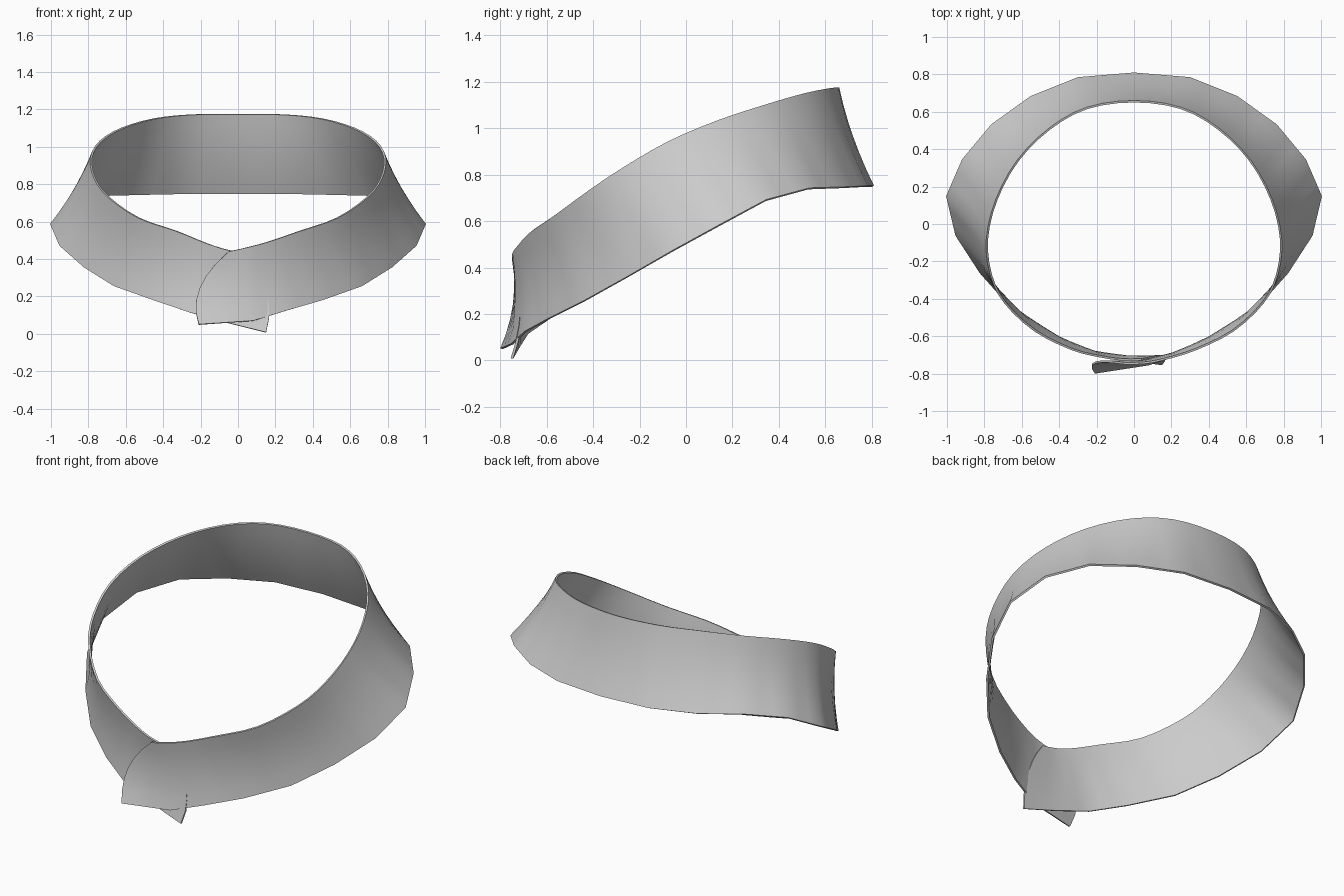
import bpy
import bmesh
from mathutils import Vector

STEPS = 3       # columns between two stations
ROWS = 6        # faces across the band height
THICKNESS = 0.011

if "Cube" in bpy.data.objects:
    bpy.data.objects.remove(bpy.data.objects["Cube"], do_unlink=True)


def make_material(name, value):
    mat = bpy.data.materials.new(name)
    mat.use_nodes = True
    colour = (value, value, value, 1)
    mat.diffuse_color = colour
    mat.node_tree.nodes["Principled BSDF"].inputs["Base Color"].default_value = colour
    return mat


def station(top, bottom, bow=None):
    """One rib of the band: top edge, bottom edge and sideways bow at mid height."""
    top, bottom = Vector(top), Vector(bottom)
    if bow is None:
        middle = (top + bottom) / 2
        bow = Vector((-middle.x, -middle.y, 0)).normalized() * 0.015
    return top, bottom, Vector(bow)


def mirrored(rib):
    return tuple(Vector((-p.x, p.y, p.z)) for p in rib)


def catmull(a, b, c, d, t):
    return 0.5 * (2 * b + (c - a) * t + (2 * a - 5 * b + 4 * c - d) * t ** 2
                  + (3 * b - a - 3 * c + d) * t ** 3)


# Shared half of the collar, from the back centre round to the front
back = station((0, .655, 1.175), (0, .805, .75))
side = [
    station((.25, .62, 1.172), (.3, .78, .75)),
    station((.45, .51, 1.15), (.55, .68, .745)),
    station((.62, .34, 1.1), (.76, .53, .74)),
    station((.735, .13, 1.03), (.915, .345, .69)),
    station((.785, -.08, .94), (1, .15, .585)),
    station((.765, -.27, .83), (.95, -.06, .47)),
    station((.69, -.42, .73), (.82, -.26, .355)),
    station((.53, -.57, .62), (.66, -.44, .255)),
    station((.33, -.67, .55), (.45, -.59, .18)),
]

# Outer end lies over the inner end at the front
outer_end = [
    station((.17, -.72, .495), (.26, -.69, .125)),
    station((.06, -.742, .465), (.08, -.75, .07), (-.02, .015, 0)),
    station((-.05, -.745, .44), (-.21, -.795, .05), (-.075, .03, 0)),
]
inner_end = [
    station((-.17, -.71, .485), (-.26, -.685, .115)),
    station((-.06, -.725, .45), (-.06, -.72, .06), (.02, .015, 0)),
    station((.04, -.725, .43), (.15, -.75, .008), (.06, .03, 0)),
]

ribs = (inner_end[::-1] + [mirrored(r) for r in side[::-1]]
        + [back] + side + outer_end)

# Smooth top edge, gently faceted bottom edge
columns = []
last = len(ribs) - 1
for i in range(last):
    around = [ribs[max(0, min(last, i + k))] for k in (-1, 0, 1, 2)]
    for s in range(STEPS):
        t = s / STEPS
        columns.append((catmull(*[r[0] for r in around], t),
                        around[1][1].lerp(around[2][1], t),
                        around[1][2].lerp(around[2][2], t)))
columns.append(ribs[-1])

# Skin the ribs into one continuous band
bm = bmesh.new()
grid = []
for top, bottom, bow in columns:
    line = []
    for r in range(ROWS + 1):
        v = r / ROWS
        line.append(bm.verts.new(top.lerp(bottom, v) + bow * (4 * v * (1 - v))))
    grid.append(line)
for left, right in zip(grid, grid[1:]):
    for r in range(ROWS):
        bm.faces.new((left[r], right[r], right[r + 1], left[r + 1]))

mesh = bpy.data.meshes.new("collar_band")
bm.to_mesh(mesh)
bm.free()
mesh.materials.append(make_material("light grey cloth", 0.6))
collar = bpy.data.objects.new("collar_band", mesh)
bpy.context.collection.objects.link(collar)

# Cloth thickness
solid = collar.modifiers.new("thickness", 'SOLIDIFY')
solid.thickness = THICKNESS
solid.offset = 0

bpy.ops.object.select_all(action='DESELECT')
collar.select_set(True)
bpy.context.view_layer.objects.active = collar
bpy.ops.object.modifier_apply(modifier=solid.name)
bpy.ops.object.shade_smooth_by_angle(angle=0.6)
